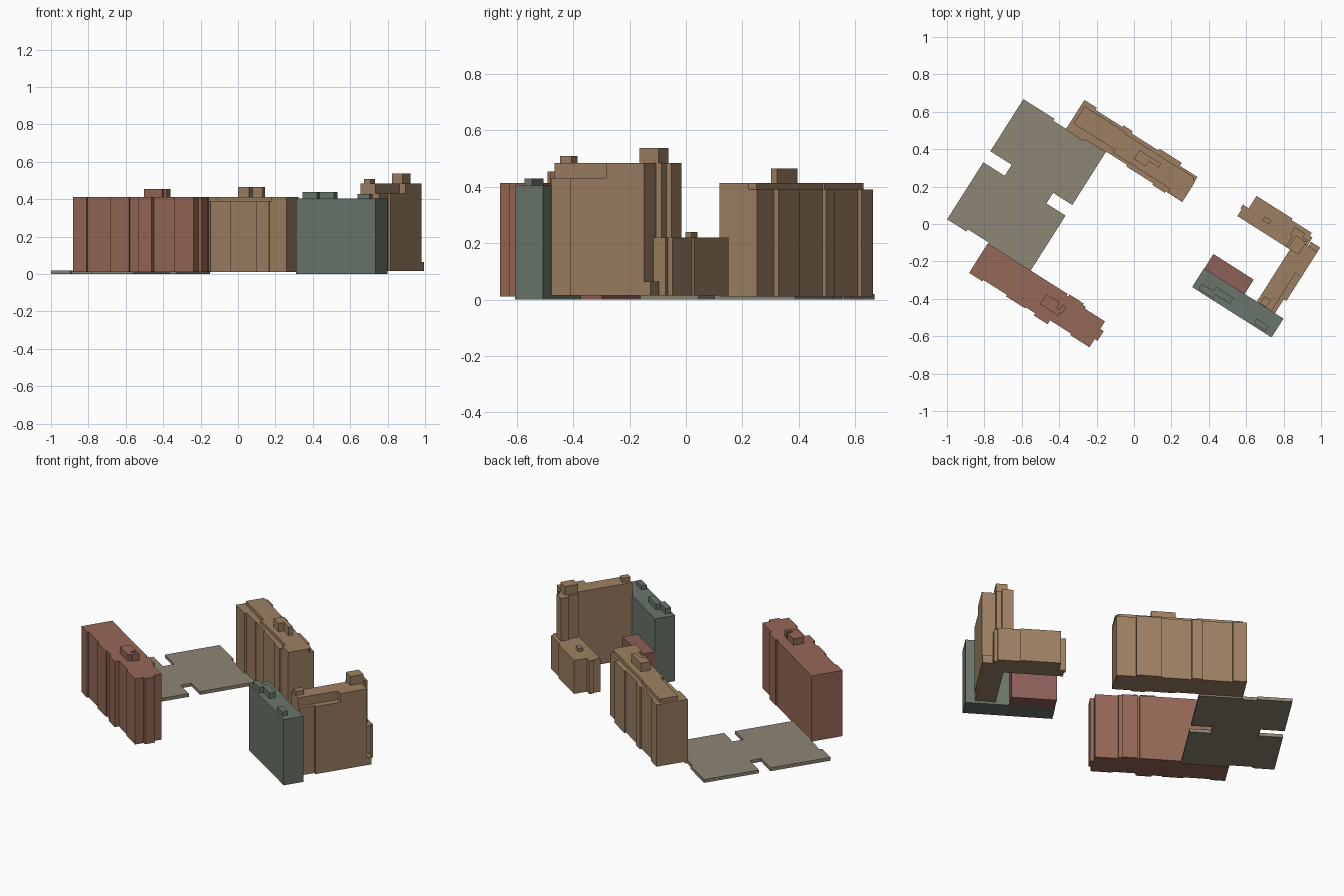
import bpy, bmesh, math

# Street grid is turned clockwise; parts are drawn in local (u, v) and rotated
A = math.radians(32.4)
C, S = math.cos(A), math.sin(A)


def paint(name, rgb):
    m = bpy.data.materials.new(name)
    m.diffuse_color = (*rgb, 1)
    return m


TAN = paint("tan", (0.34, 0.216, 0.122))
RED = paint("brick_red", (0.30, 0.138, 0.095))
GREEN = paint("grey_green", (0.145, 0.182, 0.15))
ROSE = paint("dull_rose", (0.27, 0.115, 0.10))
STONE = paint("stone", (0.27, 0.24, 0.18))


def prism(name, pts, z0, z1, mat):
    """Extrude a footprint given in street-grid coordinates."""
    bm = bmesh.new()
    vs = [bm.verts.new((u * C + v * S, -u * S + v * C, z0)) for u, v in pts]
    f = bm.faces.new(vs)
    r = bmesh.ops.extrude_face_region(bm, geom=[f])
    for e in r["geom"]:
        if isinstance(e, bmesh.types.BMVert):
            e.co.z = z1
    bmesh.ops.recalc_face_normals(bm, faces=bm.faces)
    me = bpy.data.meshes.new(name)
    bm.to_mesh(me)
    bm.free()
    me.materials.append(mat)
    ob = bpy.data.objects.new(name, me)
    bpy.context.collection.objects.link(ob)
    return ob


def block(name, u0, u1, v0, v1, z0, z1, mat):
    return prism(name, [(u0, v0), (u1, v0), (u1, v1), (u0, v1)], z0, z1, mat)


def wall(steps, end):
    """Stepped facade: list of (start u, v) bays finishing at u = end."""
    pts = []
    for i, (u, v) in enumerate(steps):
        pts += [(u, v), (steps[i + 1][0] if i + 1 < len(steps) else end, v)]
    return pts


# Paved low podium with two side notches
prism("podium", [(-.857, .247), (-.857, -.083), (-.722, -.083), (-.722, -.153),
                 (-.857, -.153), (-.857, -.514), (-.735, -.514), (-.735, -.50),
                 (-.60, -.50), (-.60, -.517), (-.333, -.517), (-.333, -.158),
                 (-.454, -.158), (-.454, -.091), (-.333, -.091), (-.333, .246),
                 (-.58, .246), (-.58, .235), (-.66, .235), (-.66, .247)], 0, .02, STONE)

# North tan apartment block
north = wall([(-.579, .418), (-.50, .405), (-.33, .415), (-.27, .402),
              (-.10, .413), (.04, .394)], .152)
south = wall([(-.579, .23), (-.46, .242), (-.33, .247), (-.20, .238),
              (-.03, .229), (.05, .238)], .155)
prism("north_block", north + south[::-1], .01, .39, TAN)
prism("north_block_roof", [(-.56, .28), (-.56, .39), (-.30, .39), (-.30, .382),
                           (.135, .382), (.155, .36), (.155, .239), (.06, .239),
                           (.06, .262), (-.30, .262), (-.30, .28)], .39, .412, TAN)
prism("north_penthouse", [(-.187, .293), (-.115, .293), (-.115, .325), (-.05, .325),
                          (-.05, .35), (-.187, .35)], .412, .464, TAN)

# South-west red apartment block
north = wall([(-.605, -.506), (-.10, -.516), (-.09, -.503), (.0, -.512), (.02, -.523)], .148)
south = wall([(-.604, -.693), (-.52, -.684), (-.37, -.693), (-.25, -.686),
              (-.19, -.70), (-.103, -.675), (.03, -.684)], .152)
end = [(.148, -.57), (.17, -.57), (.17, -.632), (.152, -.632)]
prism("red_block", north + end + south[::-1], .01, .413, RED)
prism("red_penthouse", [(-.194, -.567), (-.11, -.567), (-.11, -.60), (-.09, -.60),
                        (-.09, -.567), (-.067, -.567), (-.067, -.61), (-.08, -.61),
                        (-.08, -.631), (-.194, -.631)], .413, .454, RED)

# Green slab with roof huts
block("green_block", .443, .946, -.118, .001, 0, .403, GREEN)
prism("green_penthouse", [(.478, -.109), (.57, -.109), (.57, -.085), (.661, -.085),
                          (.661, -.049), (.55, -.049), (.55, -.075), (.478, -.075)],
      .403, .438, GREEN)
block("green_roof_hut", .825, .90, -.107, -.075, .403, .428, GREEN)

# Low rose annex
block("rose_annex", .445, .70, .001, .092, 0, .2, ROSE)

# East tan L-shaped building: tall wing with set-back roof strip
prism("east_tall_wing", [(.777, 0), (.87, 0), (.87, .24), (.908, .24), (.908, .40),
                         (.83, .40), (.83, .425), (.80, .425), (.80, .447), (.735, .447),
                         (.735, .40), (.75, .40), (.75, .335), (.777, .335)],
      .015, .483, TAN)
prism("east_lower_strip", [(.87, 0), (.892, 0), (.892, .09), (.908, .09),
                           (.908, .24), (.87, .24)], .015, .43, TAN)
block("east_penthouse", .764, .83, .332, .412, .483, .537, TAN)
block("east_roof_hut", .797, .837, .002, .05, .483, .508, TAN)
block("east_entry", .85, .908, .40, .427, .015, .063, TAN)

# East low arm
prism("east_low_arm", [(.444, .332), (.777, .332), (.777, .40), (.845, .40), (.845, .45),
                       (.827, .45), (.827, .469), (.70, .469), (.70, .478), (.473, .478),
                       (.473, .40), (.436, .40), (.436, .375), (.444, .375)],
      .015, .22, TAN)
block("low_arm_hut", .57, .61, .385, .41, .22, .24, TAN)
